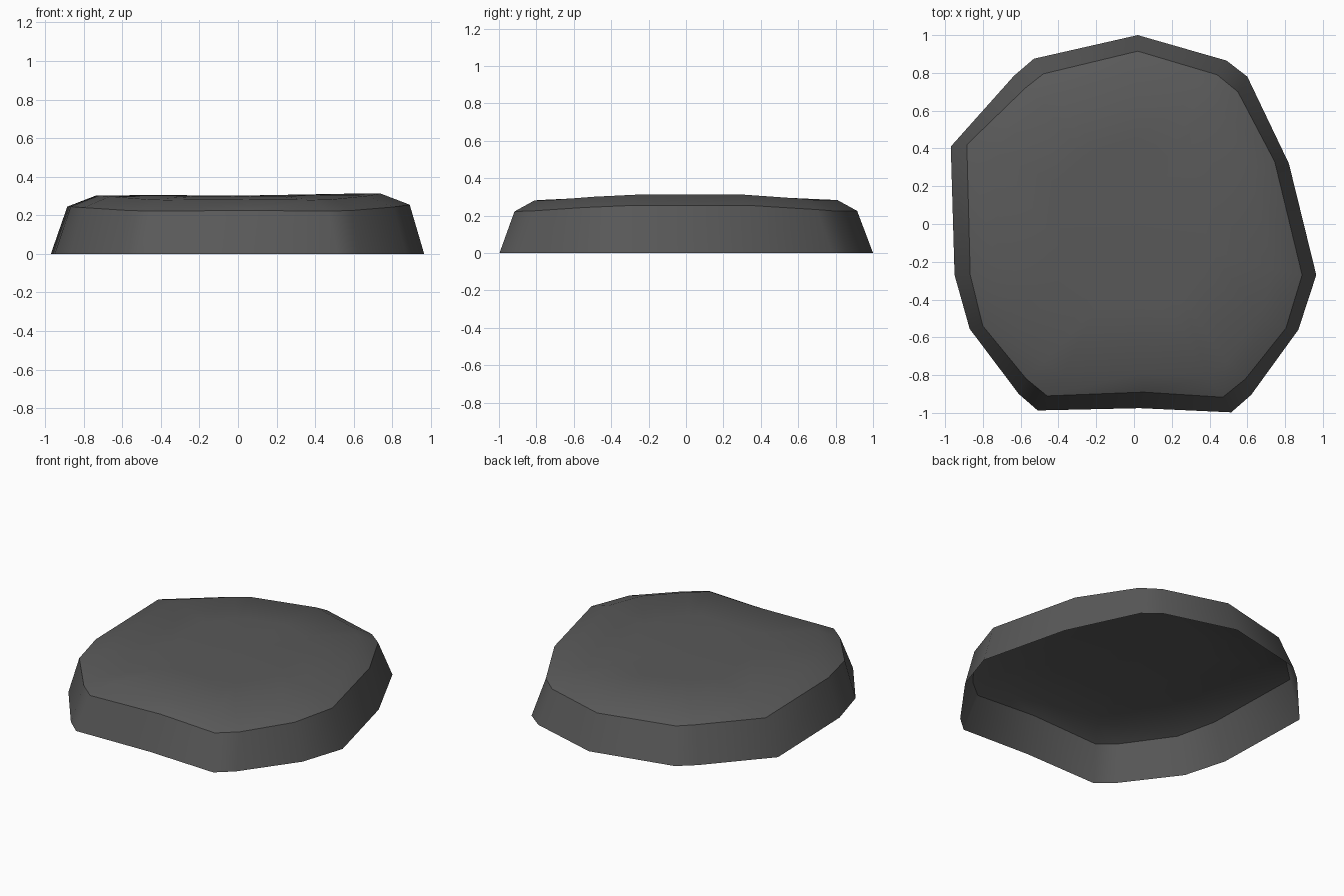
import bpy, bmesh

if "Cube" in bpy.data.objects:
    bpy.data.objects.remove(bpy.data.objects["Cube"])

# Colour
stone = bpy.data.materials.new("dark grey stone")
stone.diffuse_color = (0.1, 0.1, 0.1, 1)
stone.use_nodes = True
stone.node_tree.nodes["Principled BSDF"].inputs["Base Color"].default_value = stone.diffuse_color

# Ground outline (x, y) and rim outline (x, y, z), anticlockwise from the back
base = [(0.02, 1.0), (-0.53, 0.875), (-0.635, 0.785), (-0.97, 0.41), (-0.95, -0.27),
        (-0.87, -0.555), (-0.61, -0.9), (-0.51, -0.987), (0.03, -0.975), (0.515, -0.997),
        (0.62, -0.905), (0.87, -0.56), (0.965, -0.27), (0.82, 0.32), (0.6, 0.78), (0.49, 0.865)]
rim = [(0.02, 0.915, .225), (-0.48, 0.795, .225), (-0.575, 0.72, .23), (-0.885, 0.42, .245),
       (-0.867, -0.27, .245), (-0.80, -0.54, .24), (-0.57, -0.82, .225), (-0.46, -0.91, .222),
       (0.05, -0.89, .225), (0.47, -0.917, .222), (0.59, -0.82, .225), (0.805, -0.55, .243),
       (0.89, -0.27, .255), (0.745, 0.33, .255), (0.55, 0.70, .232), (0.44, 0.79, .225)]

# Open-bottomed slab: sloped wall, bevelled shoulder, slightly dished top
bm = bmesh.new()
rings = [
    [bm.verts.new((x, y, 0)) for x, y in base],
    [bm.verts.new(p) for p in rim],
    [bm.verts.new((x * .83, y * .885, z + .058)) for x, y, z in rim],
    [bm.verts.new((x * .45, y * .5, .302 + (z - .235) * .3)) for x, y, z in rim],
]
n = len(base)
for lo, hi in zip(rings, rings[1:]):
    for i in range(n):
        j = (i + 1) % n
        bm.faces.new((lo[i], lo[j], hi[j], hi[i]))
centre = bm.verts.new((0, 0, .302))
for i in range(n):
    bm.faces.new((rings[-1][i], rings[-1][(i + 1) % n], centre))

# Smooth everywhere except the crisp rim
for f in bm.faces:
    f.smooth = True
for i in range(n):
    bm.edges.get((rings[1][i], rings[1][(i + 1) % n])).smooth = False

mesh = bpy.data.meshes.new("stone_slab")
bm.to_mesh(mesh)
bm.free()
mesh.materials.append(stone)
slab = bpy.data.objects.new("stone_slab", mesh)
bpy.context.collection.objects.link(slab)
